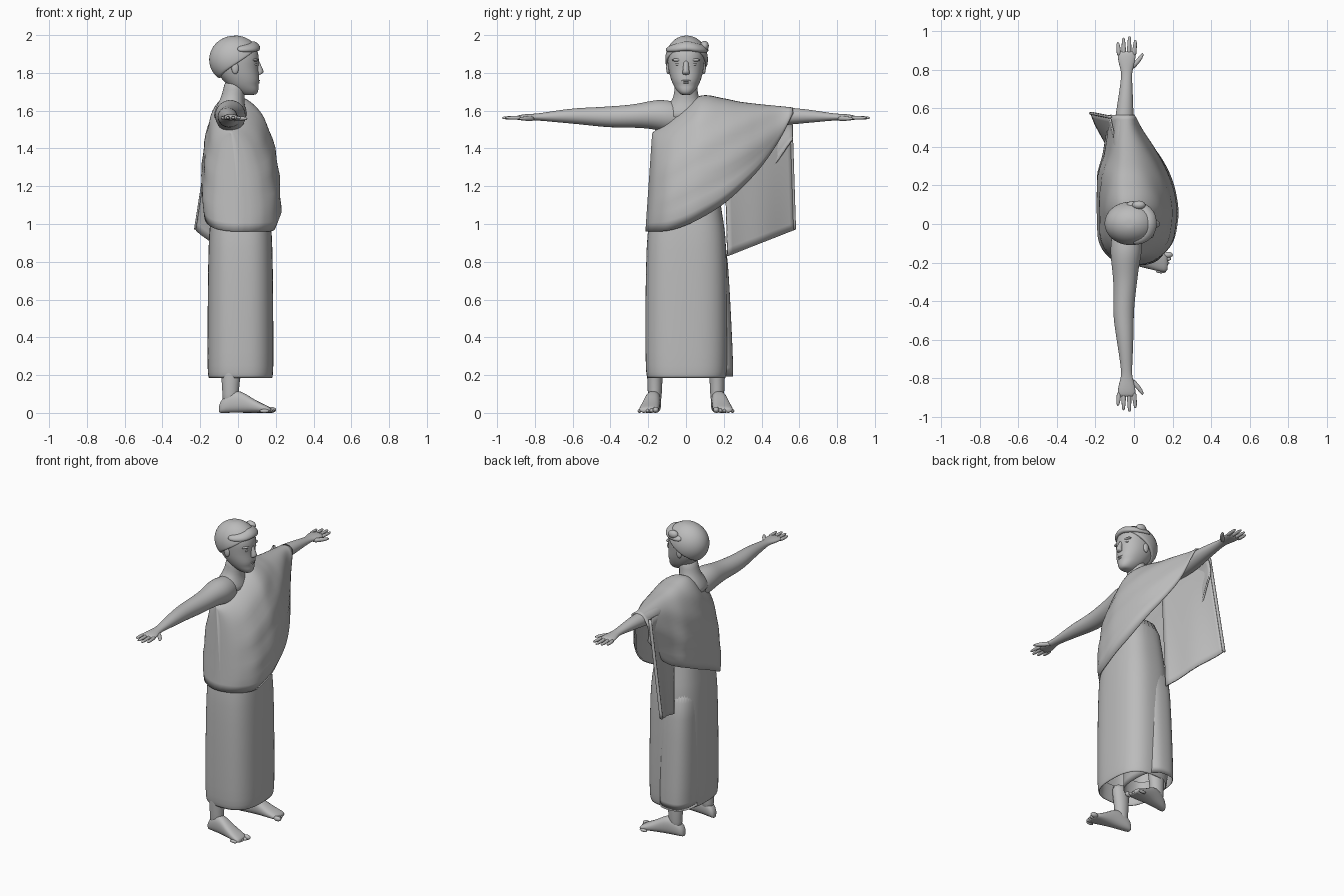
import bpy, bmesh, math
from mathutils import Vector

if "Cube" in bpy.data.objects:
    bpy.data.objects.remove(bpy.data.objects["Cube"])

grey = bpy.data.materials.new("plaster_grey")
grey.use_nodes = True
tone = (0.5, 0.5, 0.5, 1)
grey.diffuse_color = tone
grey.node_tree.nodes["Principled BSDF"].inputs["Base Color"].default_value = tone
X, Y, Z = Vector((1, 0, 0)), Vector((0, 1, 0)), Vector((0, 0, 1))


def finish(name, bm, subdivide=0, thickness=0):
    bmesh.ops.recalc_face_normals(bm, faces=bm.faces[:])
    mesh = bpy.data.meshes.new(name)
    bm.to_mesh(mesh)
    bm.free()
    mesh.materials.append(grey)
    mesh.shade_smooth()
    obj = bpy.data.objects.new(name, mesh)
    bpy.context.collection.objects.link(obj)
    if thickness:
        mod = obj.modifiers.new("cloth", "SOLIDIFY")
        mod.thickness, mod.offset = thickness, 0
    if subdivide:
        obj.modifiers.new("smooth", "SUBSURF").levels = subdivide
        obj.modifiers["smooth"].render_levels = subdivide
    return obj


def loft(name, rings, closed=True, start=True, end=True, subdivide=0, thickness=0):
    bm = bmesh.new()
    rows = [[bm.verts.new(p) for p in r] for r in rings]
    n = len(rows[0])
    for a, b in zip(rows, rows[1:]):
        for i in range(n if closed else n - 1):
            j = (i + 1) % n
            bm.faces.new((a[i], a[j], b[j], b[i]))
    if start:
        bm.faces.new(rows[0])
    if end:
        bm.faces.new(rows[-1])
    return finish(name, bm, subdivide, thickness)


def ring(centre, u, v, power=2, n=20):
    """Superellipse ring around a centre, spanned by two radius vectors."""
    def bend(t):
        return math.copysign(abs(t) ** (2 / power), t)
    angles = [math.tau * i / n for i in range(n)]
    return [Vector(centre) + u * bend(math.cos(a)) + v * bend(math.sin(a)) for a in angles]


def blob(name, centre, size):
    bm = bmesh.new()
    bmesh.ops.create_uvsphere(bm, u_segments=16, v_segments=10, radius=1)
    for v in bm.verts:
        v.co = Vector(centre) + Vector(a * b for a, b in zip(v.co, size))
    return finish(name, bm)


def smooth(table, t):
    """Smooth curve through (position, value) pairs."""
    t = min(max(t, table[0][0]), table[-1][0])
    last = len(table) - 1
    k = max(i for i in range(last) if table[i][0] <= t)

    def slope(i):
        a, b = table[max(i - 1, 0)], table[min(i + 1, last)]
        return (b[1] - a[1]) / (b[0] - a[0])
    (a, p), (b, q) = table[k], table[k + 1]
    w, s = b - a, (t - a) / (b - a)
    return (p + (q - p) * s * s * (3 - 2 * s)
            + w * s * (1 - s) * ((1 - s) * slope(k) - s * slope(k + 1)))


# Skirt, with a hem turned inside, and the overlapping back layer
skirt = [(.3, .16, .195), (.19, .162, .2), (.178, .168, .206), (.21, .174, .214), (.28, .175, .217),
         (.6, .174, .218), (.9, .17, .212), (1, .162, .2), (1.1, .15, .18), (1.35, .13, .16)]
loft("skirt", [ring((.013, .002, z), X * a, Y * b, 2.7, 40) for z, a, b in skirt],
     start=False, subdivide=1)
layer = [(.3, .1, .155), (.18, .105, .165), (.19, .112, .172), (.5, .112, .158), (.8, .105, .142), (1, .1, .12)]
loft("skirt_overlap", [ring((-.042, .082, z), X * a, Y * b, 2.7, 32) for z, a, b in layer],
     start=False, subdivide=1)

# Draped wrap: sections from the right hip across to the left forearm
front = [(-.21, .02), (-.2, .075), (-.17, .135), (-.1, .195), (0, .218), (.08, .222),
         (.2, .2), (.3, .16), (.4, .1), (.5, .03), (.565, 0)]
back = [(-.21, -.02), (-.2, -.07), (-.17, -.13), (-.1, -.175), (0, -.185), (.25, -.185),
        (.36, -.155), (.565, -.125)]
crown = [(-.21, 1.48), (-.13, 1.53), (0, 1.62), (.08, 1.675), (.2, 1.66), (.3, 1.64), (.565, 1.612)]
front_hem = [(-.21, .96), (-.1, .965), (0, .995), (.1, 1.045), (.2, 1.11), (.3, 1.2),
             (.4, 1.31), (.5, 1.46), (.565, 1.59)]
back_hem = [(-.21, .96), (-.12, 1), (0, 1.06), (.2, 1.15), (.43, 1.27), (.565, 1.45)]
spine = -.04


def drape_point(y, u, edge, hem):
    low, high = smooth(hem, y), smooth(crown, y)
    z = low + (high - low) * u
    g = max(0, 1 - u ** 2.5) ** .45 * (1 - .08 * max(0, 1 - u / .06))
    fold = .004 * math.sin(38 * (z - .6 * y)) * g * min(1, (y + .21) * 9)
    x = spine + (smooth(edge, y) - spine) * g
    x += fold if edge is front else -fold
    return Vector((x, y * (1 - .17 * u) if y < 0 else y, z))


steps = [math.sin(math.pi / 2 * k / 18) for k in range(19)]
sections = []
for i in range(49):
    y = -.21 + .775 * (i / 48) ** 1.5
    sections.append([drape_point(y, u, front, front_hem) for u in steps]
                    + [drape_point(y, u, back, back_hem) for u in reversed(steps[:-1])])
loft("draped_wrap", sections, closed=False, end=False, thickness=.01)

# Loose end of the cloth hanging from the left arm, slanting in towards the hip
rows = []
for k in range(17):
    t, row = k / 16, []
    for i in range(15):
        s = i / 14
        top = Vector((-.05 - .075 * s, .2 + .355 * s, 1.54 + .05 * s))
        foot = Vector((-.065 - .155 * s, .22 + .355 * s, .83 + .14 * s))
        p = top.lerp(foot, t)
        p.x -= .005 * math.sin(9 * s) * t
        row.append(p)
    rows.append(row)
loft("hanging_cloth", rows, closed=False, start=False, end=False, thickness=.01)
loft("hanging_cloth_edge", [ring(r[-1], X * .011, Y * .008, n=10) for r in rows])

# Arms, hands, legs and feet on both sides
arm = [(0, -.04, 1.56, .06, .07), (.06, -.04, 1.565, .078, .085), (.13, -.04, 1.575, .084, .085),
       (.18, -.043, 1.578, .078, .076), (.23, -.045, 1.575, .07, .068), (.3, -.045, 1.57, .062, .06),
       (.4, -.052, 1.567, .056, .057),
       (.48, -.055, 1.568, .054, .05), (.58, -.048, 1.572, .046, .043), (.68, -.042, 1.57, .036, .032),
       (.77, -.038, 1.567, .027, .02), (.8, -.038, 1.566, .031, .018), (.85, -.038, 1.565, .047, .017),
       (.885, -.038, 1.563, .046, .014), (.897, -.038, 1.562, .04, .009)]
fingers = [(-.077, .945), (-.052, .968), (-.026, .975), (0, .957)]
sole = [(-.102, .014, .035), (-.09, .03, .07), (-.04, .038, .12), (.015, .042, .118), (.06, .046, .088),
        (.11, .051, .058), (.16, .052, .036), (.177, .042, .024)]
leg = [(.04, -.045, .038), (.1, -.038, .044), (.15, -.04, .047), (.22, -.035, .054), (.3, -.03, .058)]
for side, s in (("right", -1), ("left", 1)):
    loft(side + "_arm", [ring((x, s * y, z), X * a, Z * b) for y, x, z, a, b in arm], subdivide=1)
    for x, tip in fingers:
        spread = (x + .038) * .25
        path = [(.87, .0125), (.9, .012), (tip - .015, .01), (tip, .005)]
        loft(side + "_finger", [ring((x + spread * (y - .87) * 9, s * y, 1.562), X * r, Z * r * .9, n=10)
                                for y, r in path], subdivide=1)
    thumb = [(-.02, .8, .018), (.008, .835, .02), (.032, .86, .014), (.046, .888, .007)]
    loft(side + "_thumb", [ring((x, s * y, 1.558), X * r, Z * r * .75, n=10)
                           for x, y, r in thumb], subdivide=1)
    loft(side + "_leg", [ring((x, s * .165, z), X * r, Y * min(r * .85, .042)) for z, x, r in leg],
         subdivide=1)
    loft(side + "_foot", [ring((x, s * (.17 + .15 * (x + .03)), h / 2), Y * w, Z * h / 2, 2.4)
                          for x, w, h in sole], subdivide=1)
    for k in range(5):
        r = .016 if k == 0 else .0125 - .0006 * k
        blob(side + "_toe", (.176 - .009 * k, s * (.16 + .0215 * k), r), (.026, r, r))

# Neck spreading into the shoulders
neck = [(1.54, -.04, .1, .15), (1.6, -.04, .085, .125), (1.635, -.037, .072, .09),
        (1.665, -.03, .063, .068), (1.71, -.02, .058, .061), (1.77, -.015, .056, .06)]
loft("neck", [ring((x, 0, z), X * a, Y * b) for z, x, a, b in neck], subdivide=1)

# Head: height, back, front and half width
head = [(1.682, .03, .085, .02), (1.69, .01, .104, .036), (1.715, -.03, .11, .056), (1.735, -.055, .106, .067),
        (1.755, -.075, .115, .076), (1.79, -.105, .111, .088), (1.83, -.125, .107, .095),
        (1.87, -.132, .113, .1), (1.91, -.13, .108, .1), (1.95, -.11, .085, .085), (1.98, -.07, .05, .05)]
loft("head", [ring(((b + f) / 2, 0, z), X * (f - b) / 2, Y * w, 2.2, 28) for z, b, f, w in head],
     subdivide=1)
nose = [(1.87, .1, .01, .014), (1.84, .108, .014, .014), (1.808, .117, .022, .019),
        (1.796, .115, .017, .02), (1.789, .106, .008, .014)]
loft("nose", [ring((x, 0, z), X * a, Y * b, n=12) for z, x, a, b in nose], subdivide=1)
blob("upper_lip", (.104, 0, 1.759), (.013, .025, .005))
blob("lower_lip", (.102, 0, 1.748), (.013, .02, .006))
for s in (-1, 1):
    blob("eye", (.089, s * .04, 1.845), (.013, .017, .008))
    blob("brow", (.088, s * .042, 1.868), (.018, .032, .009))
    blob("ear", (-.015, s * .094, 1.825), (.019, .011, .032))


# Hair cap with a swept fringe
def hair_point(a, phi, size=1):
    return Vector((-.017 + .137 * size * math.sin(phi) * math.cos(a),
                   .114 * size * math.sin(phi) * math.sin(a) + .003,
                   1.87 + .128 * size * math.cos(phi)))


cap = []
for k in range(1, 15):
    cap.append([])
    for i in range(36):
        a = math.tau * i / 36
        edge = math.radians(103 - 41 * math.cos(a))
        cap[-1].append(hair_point(a, edge * min(k, 13) / 13, .87 if k == 14 else 1))
loft("hair", cap, end=False, subdivide=1)
fringe = []
for k in range(13):
    a = math.radians(-85 + 15.5 * k)
    bulk = .006 + .02 * math.sin(math.pi * (k + .5) / 13) ** .6 + .0015 * (k % 2)
    outward = X * math.cos(a) + Y * math.sin(a)
    centre = hair_point(a, math.radians(53 + 10 * abs(math.sin(a))), .97)
    fringe.append(ring(centre, outward * bulk, (Z - outward * .5) * bulk, n=12))
loft("fringe", fringe, subdivide=1)
blob("side_curl", (.025, .098, 1.943), (.035, .023, .026))
